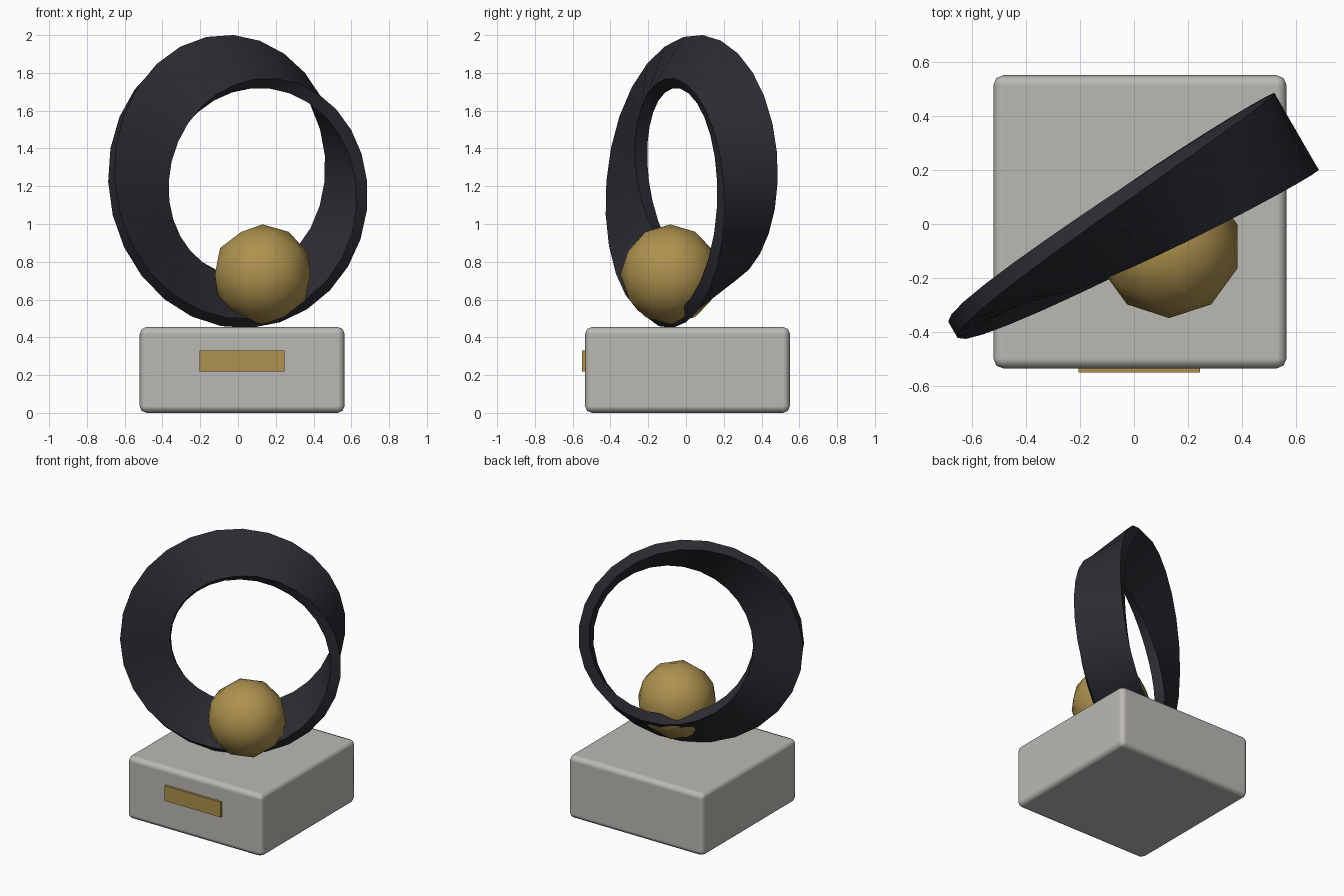
import bpy, bmesh, math
from mathutils import Vector

if "Cube" in bpy.data.objects:
    bpy.data.objects.remove(bpy.data.objects["Cube"])

CX, CY = 0.022, 0.008          # shared centre of base and ring


def material(name, rgb):
    m = bpy.data.materials.new(name)
    m.diffuse_color = (*rgb, 1)
    m.use_nodes = True
    m.node_tree.nodes["Principled BSDF"].inputs["Base Color"].default_value = m.diffuse_color
    return m


STONE = material("pale_stone", (0.50, 0.485, 0.45))
GOLD = material("gold", (0.42, 0.285, 0.075))
DARK = material("dark_metal", (0.024, 0.024, 0.032))


def finish(ob, name, mat, angle=None):
    ob.name = name
    ob.data.materials.append(mat)
    if angle is not None:
        bpy.ops.object.select_all(action='DESELECT')
        ob.select_set(True)
        bpy.context.view_layer.objects.active = ob
        bpy.ops.object.shade_smooth_by_angle(angle=math.radians(angle))
    return ob


def box(name, mat, center, size, angle=None):
    bpy.ops.mesh.primitive_cube_add(size=1, location=center)
    ob = bpy.context.object
    ob.scale = size
    bpy.ops.object.transform_apply(location=False, rotation=False, scale=True)
    return finish(ob, name, mat, angle)


# Base block with softened edges
base = box("base", STONE, (CX, CY, 0.2275), (1.085, 1.085, 0.455), 50)
bevel = base.modifiers.new("soft_edges", 'BEVEL')
bevel.width, bevel.segments, bevel.harden_normals = 0.037, 2, True

# Front plaque
box("plaque", GOLD, (0.02, -0.54, 0.275), (0.45, 0.02, 0.11))

# Half-twisted ring: a rectangular section turning 180 degrees in one lap
R, W, T, N = 0.634, 0.33, 0.07, 28
along = Vector((math.cos(math.radians(30)), math.sin(math.radians(30)), 0))
axis = Vector((-along.y, along.x, 0))
up = Vector((0, 0, 1))
center = Vector((CX, CY, 1.225))
bm = bmesh.new()
rows = []
for i in range(N):
    u = math.pi - 2 * math.pi * i / N
    phi = (math.pi - u) / 2
    radial = along * math.cos(u) + up * math.sin(u)
    wide = radial * math.cos(phi) + axis * math.sin(phi)
    thin = axis * math.cos(phi) - radial * math.sin(phi)
    rows.append([bm.verts.new(center + radial * R + wide * a * W / 2 + thin * b * T / 2)
                 for a, b in ((1, 1), (-1, 1), (-1, -1), (1, -1))])
for i in range(N):
    p, q = rows[i], rows[(i + 1) % N]
    s = 2 if i == N - 1 else 0          # the last span joins half a turn round
    for k in range(4):
        bm.faces.new((p[k], p[(k + 1) % 4], q[(k + 1 + s) % 4], q[(k + s) % 4]))
bmesh.ops.recalc_face_normals(bm, faces=bm.faces)
mesh = bpy.data.meshes.new("twisted_ring")
bm.to_mesh(mesh)
bm.free()
ring = bpy.data.objects.new("twisted_ring", mesh)
bpy.context.collection.objects.link(ring)
finish(ring, "twisted_ring", DARK, 30)

# Low-poly ball resting in the ring
bpy.ops.mesh.primitive_ico_sphere_add(subdivisions=2, radius=0.265,
                                      location=(0.13, -0.083, 0.733))
finish(bpy.context.object, "ball", GOLD, 40)
